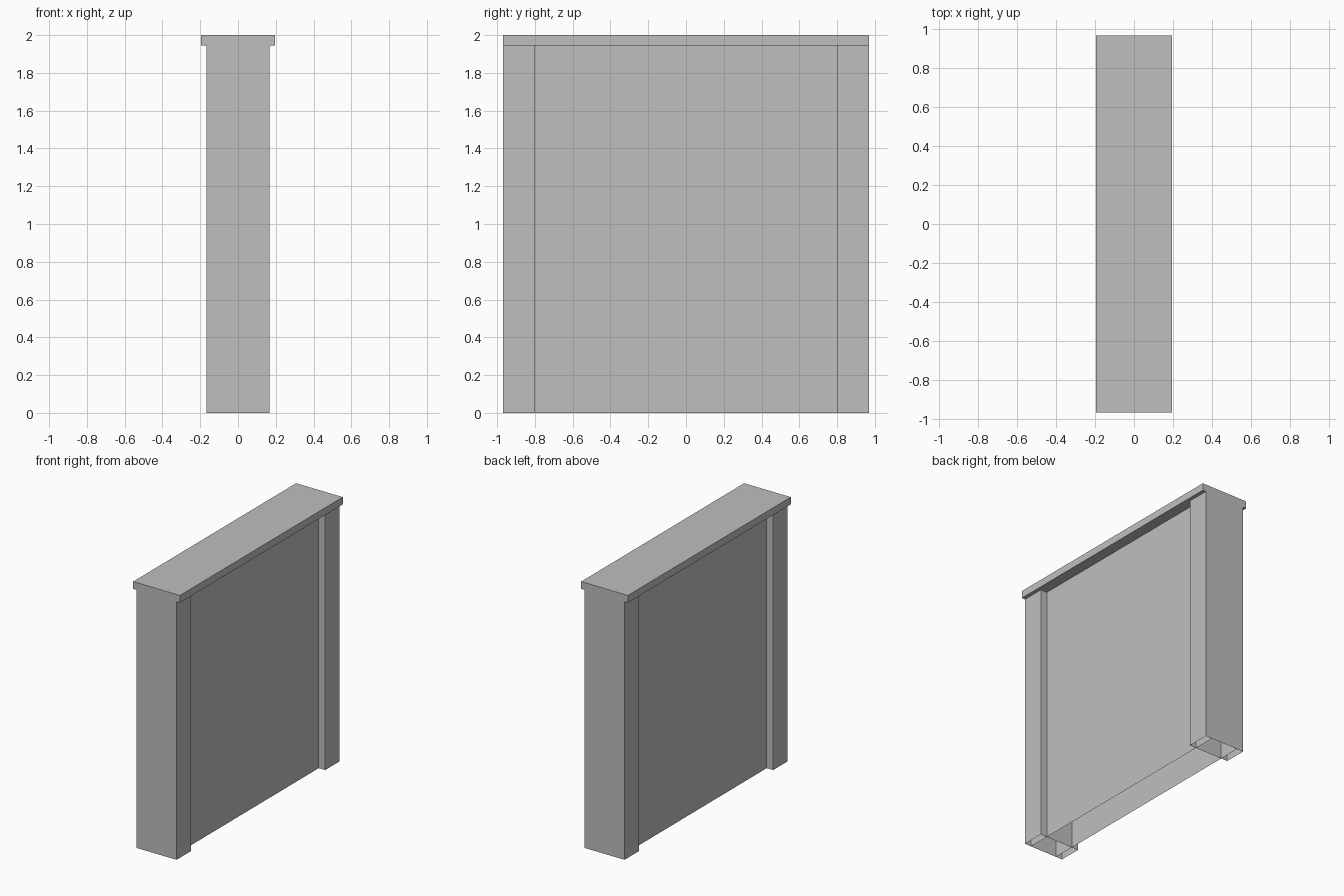
import bpy
import bmesh
from mathutils import Matrix

cube = bpy.data.objects.get("Cube")
if cube:
    bpy.data.objects.remove(cube, do_unlink=True)

# Single plain grey finish
grey = bpy.data.materials.new("light grey")
grey.use_nodes = True
colour = (0.52, 0.52, 0.52, 1)
grey.diffuse_color = colour
grey.node_tree.nodes["Principled BSDF"].inputs["Base Color"].default_value = colour

HALF_LENGTH = 0.97
POST_DEPTH = 0.17
WALL_TOP = 1.945
TOP = 2.0


def box(name, low, high, open_axes=()):
    """Box between two corners; faces across each open axis are left out."""
    size = [b - a for a, b in zip(low, high)]
    centre = [(a + b) / 2 for a, b in zip(low, high)]
    bm = bmesh.new()
    matrix = Matrix.Translation(centre) @ Matrix.Diagonal((*size, 1))
    bmesh.ops.create_cube(bm, size=1, matrix=matrix)
    bm.normal_update()
    dropped = [f for f in bm.faces if any(abs(f.normal[a]) > 0.9 for a in open_axes)]
    bmesh.ops.delete(bm, geom=dropped, context="FACES")
    mesh = bpy.data.meshes.new(name)
    bm.to_mesh(mesh)
    bm.free()
    mesh.materials.append(grey)
    obj = bpy.data.objects.new(name, mesh)
    bpy.context.collection.objects.link(obj)
    return obj


# Hollow wall panel, open underneath and running through both posts
box("wall_panel", (-0.113, -HALF_LENGTH, 0), (0.113, HALF_LENGTH, WALL_TOP), (1, 2))

# Hollow end posts, thicker than the panel
for name, side in (("front_post", -1), ("back_post", 1)):
    ends = sorted((side * HALF_LENGTH, side * (HALF_LENGTH - POST_DEPTH)))
    box(name, (-0.167, ends[0], 0), (0.167, ends[1], WALL_TOP), (2,))

# Overhanging coping, flush with the posts at each end
box("coping", (-0.195, -HALF_LENGTH, WALL_TOP), (0.195, HALF_LENGTH, TOP))
